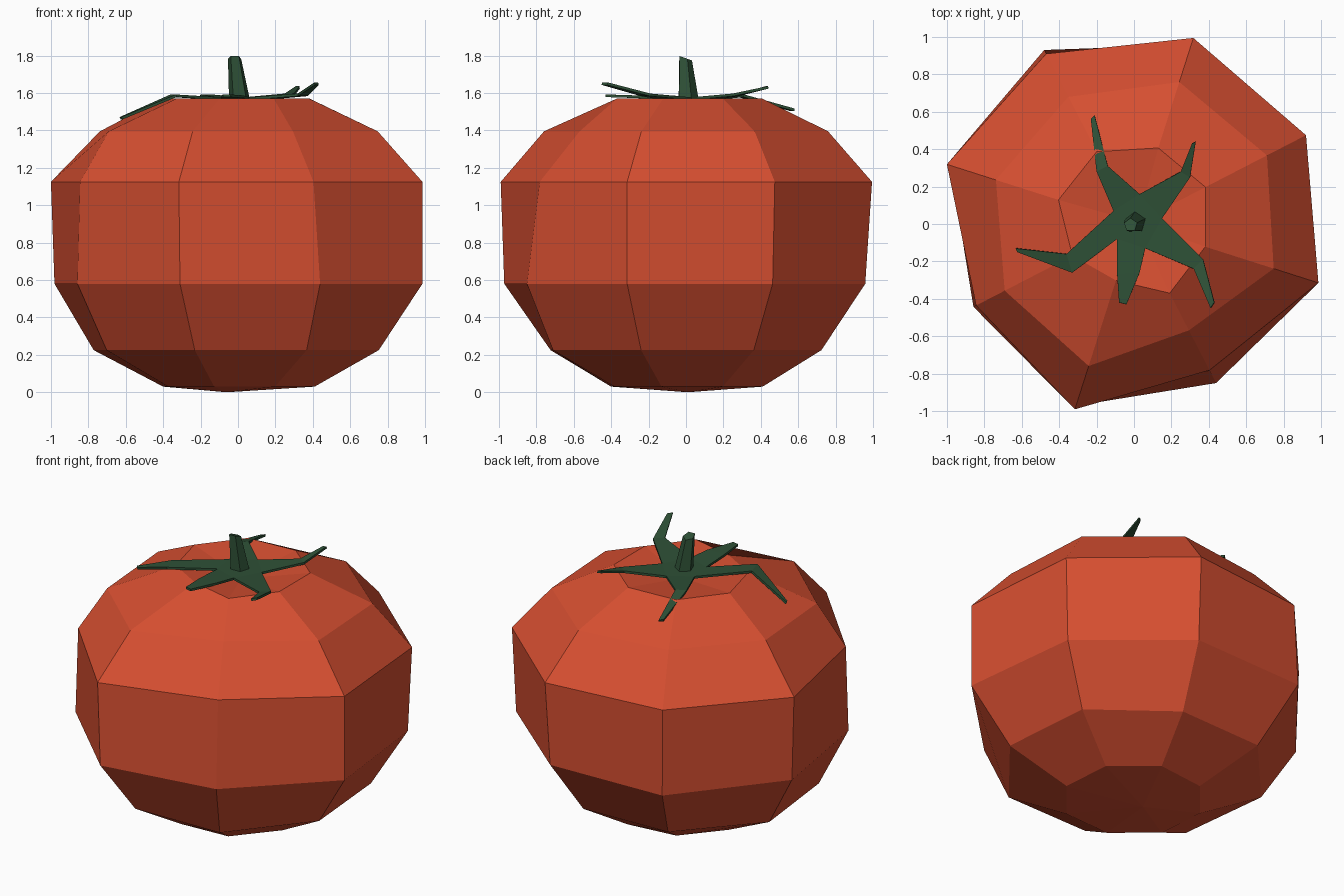
import bpy, bmesh, math
from mathutils import Vector

if "Cube" in bpy.data.objects:
    bpy.data.objects.remove(bpy.data.objects["Cube"])


def material(name, rgb):
    m = bpy.data.materials.new(name)
    m.diffuse_color = (*rgb, 1)
    m.use_nodes = True
    m.node_tree.nodes["Principled BSDF"].inputs["Base Color"].default_value = m.diffuse_color
    return m


def make_object(name, bm, mat):
    bmesh.ops.recalc_face_normals(bm, faces=bm.faces)
    me = bpy.data.meshes.new(name)
    bm.to_mesh(me)
    bm.free()
    me.materials.append(mat)
    ob = bpy.data.objects.new(name, me)
    bpy.context.collection.objects.link(ob)
    return ob


def bridge(bm, low, high):
    n = len(low)
    for i in range(n):
        j = (i + 1) % n
        bm.faces.new((low[i], low[j], high[j], high[i]))


def fan(bm, ring, tip):
    v = bm.verts.new(tip)
    for i in range(len(ring)):
        bm.faces.new((ring[i], ring[(i + 1) % len(ring)], v))


red = material("tomato red", (0.67, 0.077, 0.03))
green = material("stem green", (0.027, 0.08, 0.037))

# Fruit: eight uneven spokes, radius per spoke at each height
rings = [
    (0.03, (0.43, 0.43, 0.42, 0.42, 0.42, 0.42, 0.43, 0.43)),
    (0.225, (0.79, 0.76, 0.79, 0.81, 0.79, 0.76, 0.80, 0.79)),
    (0.58, (1.01, 1.006, 1.047, 1.03, 0.966, 1.02, 0.957, 1.035)),
    (1.125, (1.035, 1.044, 1.024, 1.05, 0.95, 1.04, 0.88, 1.035)),
    (1.395, (0.80, 0.797, 0.765, 0.775, 0.778, 0.797, 0.64, 0.784)),
    (1.57, (0.43, 0.427, 0.435, 0.424, 0.37, 0.317, 0.416, 0.40)),
]
bm = bmesh.new()
loops = []
for z, radii in rings:
    loop = []
    for k, r in enumerate(radii):
        a = math.radians(27.3 + 45 * k)
        loop.append(bm.verts.new((r * math.cos(a), r * math.sin(a), z)))
    loops.append(loop)
for low, high in zip(loops, loops[1:]):
    bridge(bm, low, high)
fan(bm, loops[0], (-0.06, 0.01, 0.0))
fan(bm, loops[-1], (0.02, 0.01, 1.51))   # dimple under the stem
make_object("fruit", bm, red)

# Leaves: star-shaped calyx; each leaf has two middle and two tip points
hub = [(-0.11, 0.07), (0.03, 0.16), (0.15, 0.03), (0.06, -0.13), (-0.09, -0.08)]
leaves = [  # middle a, tip a, tip b, middle b, middle height, tip height
    ((-0.20, 0.28), (-0.23, 0.56), (-0.21, 0.58), (-0.14, 0.31), 1.585, 1.51),
    ((0.25, 0.28), (0.31, 0.43), (0.33, 0.44), (0.30, 0.25), 1.59, 1.63),
    ((0.37, -0.19), (0.43, -0.42), (0.41, -0.45), (0.32, -0.24), 1.59, 1.65),
    ((0.03, -0.26), (-0.04, -0.43), (-0.08, -0.42), (-0.09, -0.27), 1.58, 1.585),
    ((-0.33, -0.26), (-0.62, -0.15), (-0.63, -0.13), (-0.36, -0.16), 1.585, 1.465),
]
bm = bmesh.new()
centre = [bm.verts.new((x, y, 1.57)) for x, y in hub]
bm.faces.new(centre)
for i, (ma, ta, tb, mb, zm, zt) in enumerate(leaves):
    va, vb = bm.verts.new((*ma, zm)), bm.verts.new((*mb, zm))
    wa, wb = bm.verts.new((*ta, zt)), bm.verts.new((*tb, zt))
    bm.faces.new((centre[i], va, vb, centre[(i + 1) % 5]))
    bm.faces.new((va, wa, wb, vb))
calyx = make_object("leaves", bm, green)
solid = calyx.modifiers.new("thickness", 'SOLIDIFY')
solid.thickness = 0.014
solid.offset = 0

# Stem: tapered, leaning five-sided stalk with a slanted cut
bm = bmesh.new()
stalk = []
for centre_pt, r, slant in ((Vector((0.01, 0.01, 1.55)), 0.06, 0),
                            (Vector((-0.018, -0.005, 1.787)), 0.037, -0.35)):
    stalk.append([bm.verts.new(centre_pt + Vector((
        r * math.cos(a), r * math.sin(a), slant * r * math.sin(a))))
        for a in (math.radians(20 + 72 * k) for k in range(5))])
bridge(bm, *stalk)
for loop in stalk:
    bm.faces.new(loop)
make_object("stem", bm, green)
